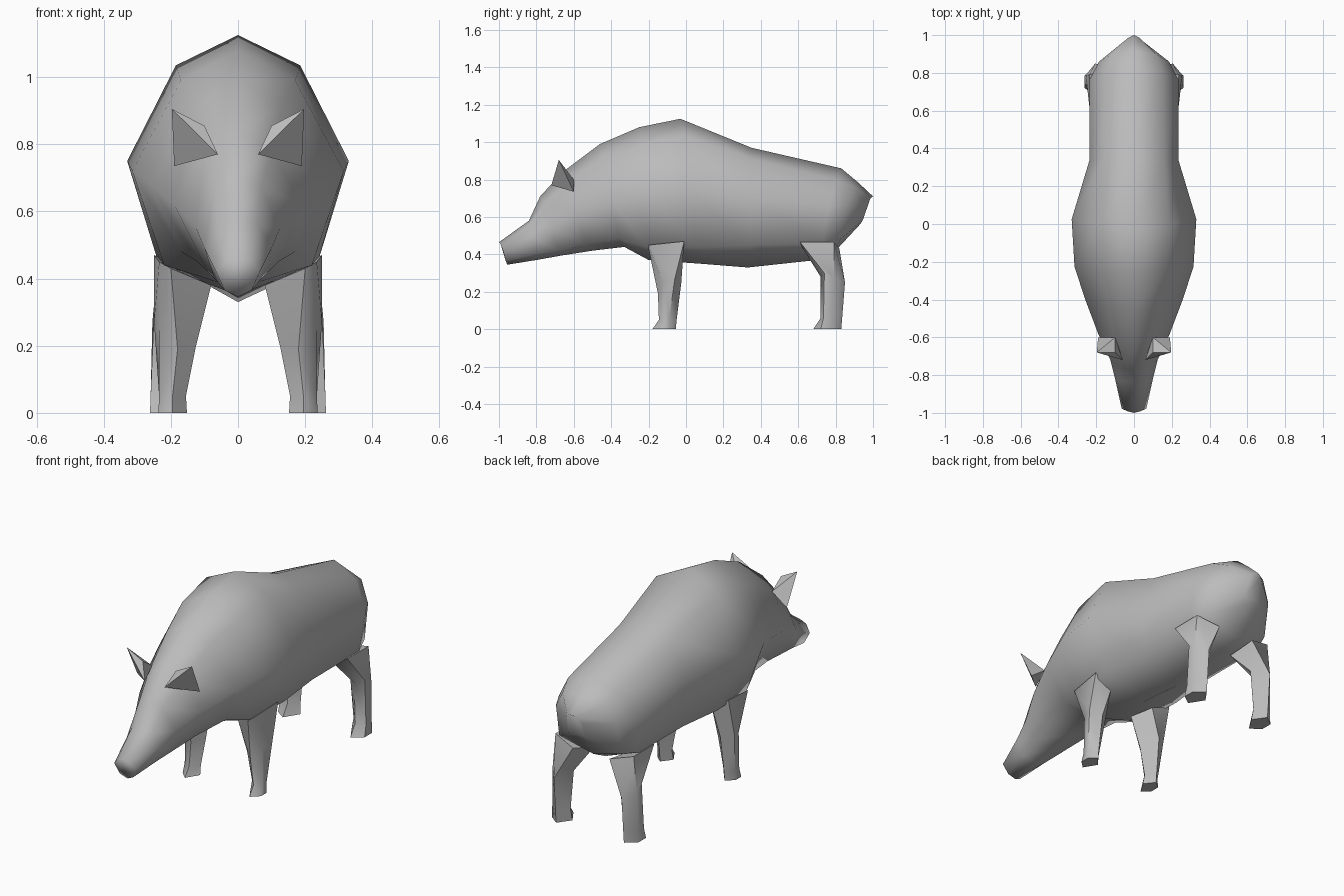
import bpy, bmesh, math

hide = bpy.data.materials.new("grey_hide")
hide.diffuse_color = (0.5, 0.5, 0.5, 1)


def finish(name, bm, angle):
    bmesh.ops.recalc_face_normals(bm, faces=bm.faces)
    mesh = bpy.data.meshes.new(name)
    bm.to_mesh(mesh)
    bm.free()
    mesh.materials.append(hide)
    obj = bpy.data.objects.new(name, mesh)
    bpy.context.collection.objects.link(obj)
    bpy.ops.object.select_all(action='DESELECT')
    obj.select_set(True)
    bpy.context.view_layer.objects.active = obj
    if angle:
        bpy.ops.object.shade_smooth_by_angle(angle=math.radians(angle))


def loft(name, rings, angle):
    bm = bmesh.new()
    loops = [[bm.verts.new(p) for p in ring] for ring in rings]
    n = len(loops[0])
    for a, b in zip(loops, loops[1:]):
        for i in range(n):
            j = (i + 1) % n
            bm.faces.new((a[i], a[j], b[j], b[i]))
    bm.faces.new(loops[0])
    bm.faces.new(loops[-1])
    finish(name, bm, angle)


# Body and head, snout to rump:
# top y z, upper x z, side x z, lower x z, bottom y z
sections = [
    (-1.00, .465, .035, .455, .065, .42, .04, .365, -.955, .345),
    (-.84, .58, .06, .56, .10, .49, .07, .40, -.80, .37),
    (-.78, .71, .07, .67, .125, .55, .09, .42, -.66, .395),
    (-.66, .84, .10, .78, .19, .62, .12, .45, -.50, .42),
    (-.46, .99, .13, .91, .26, .68, .17, .48, -.33, .44),
    (-.25, 1.08, .17, .99, .315, .72, .22, .44, -.20, .37),
    (-.03, 1.125, .185, 1.035, .33, .75, .235, .44, .08, .35),
    (.35, .97, .16, .91, .235, .70, .215, .45, .33, .33),
    (.83, .86, .15, .80, .235, .66, .225, .46, .70, .37),
    (.92, .785, .12, .76, .185, .66, .19, .48, .80, .42),
    (1.00, .71, .03, .70, .05, .66, .05, .58, .93, .56),
]
rings = []
for yt, zt, xu, zu, xs, zs, xl, zl, yb, zb in sections:
    y = [yt + (yb - yt) * t for t in (.2, .5, .8)]
    half = [(xu, y[0], zu), (xs, y[1], zs), (xl, y[2], zl)]
    rings.append([(0, yt, zt)] + half + [(0, yb, zb)]
                 + [(-px, py, pz) for px, py, pz in reversed(half)])
loft("body", rings, 85)

# Legs: hip, knee, ankle, hoof rings (front, outer front, outer back, back, inner)
front_leg = [
    [(.20, -.20, .43), (.235, -.20, .45), (.25, -.01, .47), (.14, -.02, .41), (.08, -.12, .38)],
    [(.18, -.15, .19), (.235, -.12, .25), (.25, -.06, .27), (.19, -.025, .25), (.125, -.10, .20)],
    [(.195, -.145, .05), (.235, -.125, .05), (.235, -.09, .05), (.195, -.05, .05), (.155, -.10, .05)],
    [(.195, -.18, 0), (.237, -.14, 0), (.237, -.09, 0), (.195, -.055, 0), (.152, -.11, 0)],
]
hind_leg = [
    [(.18, .62, .44), (.235, .61, .465), (.237, .79, .465), (.11, .82, .43), (.08, .68, .39)],
    [(.20, .72, .28), (.25, .74, .30), (.255, .79, .27), (.205, .85, .25), (.14, .77, .28)],
    [(.205, .72, .06), (.26, .735, .06), (.26, .785, .06), (.205, .835, .06), (.16, .77, .06)],
    [(.205, .68, 0), (.262, .72, 0), (.262, .785, 0), (.205, .83, 0), (.155, .76, 0)],
]
# Ear: tip, outer base, inner base, inner fold, back
ear = [(.197, -.68, .905), (.19, -.60, .735), (.06, -.72, .77), (.10, -.68, .855), (.10, -.60, .80)]

for side, s in (("left", 1), ("right", -1)):
    for part, shape in (("front_leg", front_leg), ("hind_leg", hind_leg)):
        loft(f"{part}_{side}", [[(s * x, y, z) for x, y, z in r] for r in shape], 60)
    bm = bmesh.new()
    for x, y, z in ear:
        bm.verts.new((s * x, y, z))
    bmesh.ops.convex_hull(bm, input=bm.verts)
    finish(f"ear_{side}", bm, 0)
